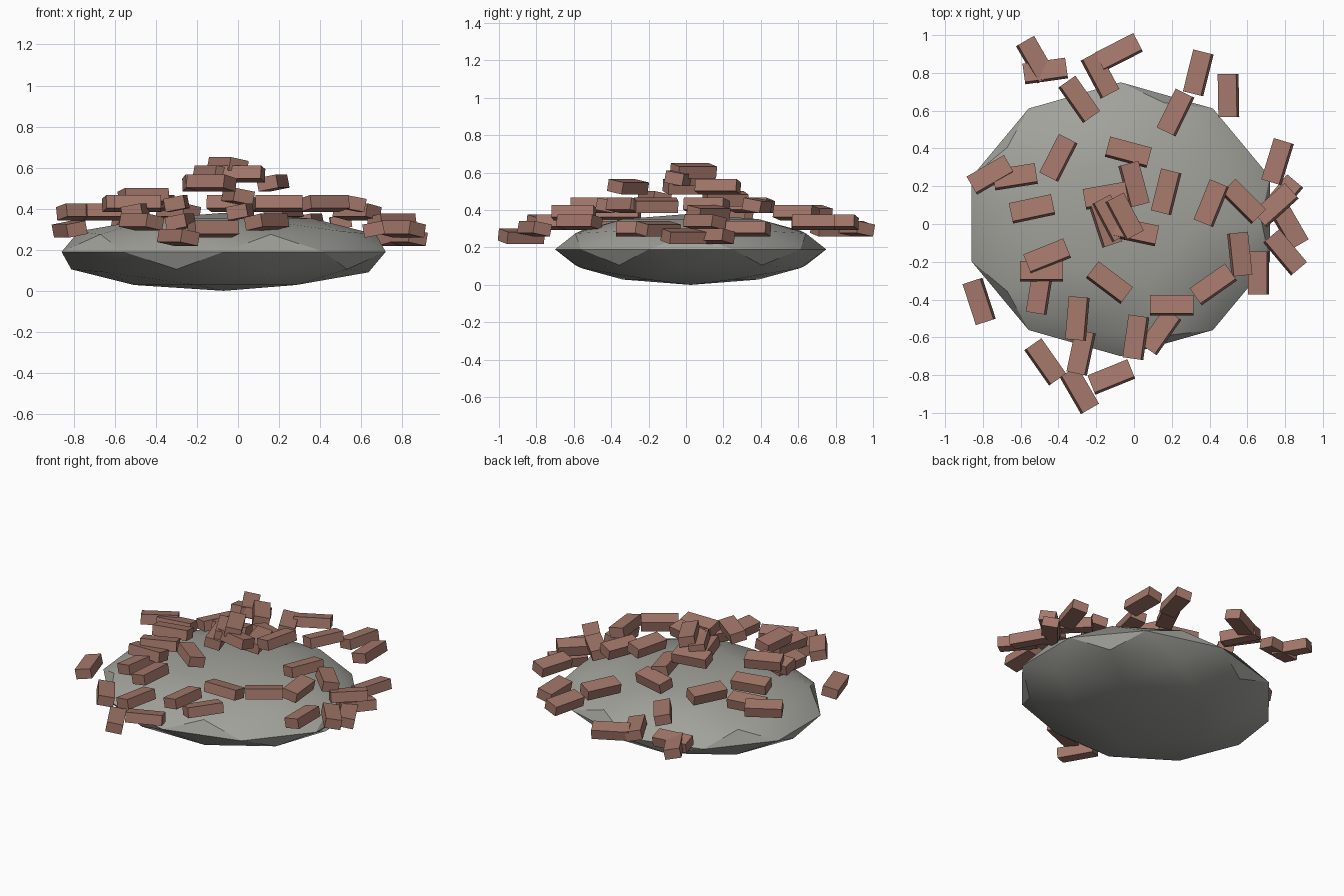
import bpy
from math import radians

if "Cube" in bpy.data.objects:
    bpy.data.objects.remove(bpy.data.objects["Cube"], do_unlink=True)


def make_material(name, colour):
    material = bpy.data.materials.new(name)
    material.use_nodes = True
    material.diffuse_color = (*colour, 1)
    shader = material.node_tree.nodes["Principled BSDF"]
    shader.inputs["Base Color"].default_value = (*colour, 1)
    return material


stone_grey = make_material("stone grey", (.36, .36, .33))
brick_red = make_material("brick red", (.37, .185, .145))

# Flattened mound of stone
bpy.ops.mesh.primitive_ico_sphere_add(subdivisions=2, radius=1, location=(-.07, .025, .19))
mound = bpy.context.object
mound.name = "stone_mound"
mound.scale = (.83, .725, .19)
bpy.ops.object.transform_apply(location=False, rotation=False, scale=True)
bpy.ops.object.shade_smooth_by_angle(angle=radians(30))
mound.data.materials.append(stone_grey)

# One brick mesh shared by every scattered brick
LENGTH, WIDTH, HEIGHT = .228, .1, .065
ROLL = radians(-11)
bpy.ops.mesh.primitive_cube_add(size=1)
template = bpy.context.object
template.scale = (LENGTH, WIDTH, HEIGHT)
bpy.ops.object.transform_apply(location=False, rotation=False, scale=True)
brick_mesh = template.data
brick_mesh.name = "brick"
brick_mesh.materials.append(brick_red)
bpy.data.objects.remove(template, do_unlink=True)


def scatter_bricks(layer, height, *places):
    """Lay bricks at one height; each place is x, y and heading in degrees."""
    for x, y, heading in places:
        brick = bpy.data.objects.new("brick_" + layer, brick_mesh)
        brick.location = (x, y, height)
        brick.rotation_euler = (ROLL, 0, radians(heading))
        bpy.context.collection.objects.link(brick)


# Outermost bricks, lying lowest
scatter_bricks("outer_low", .26,
               (-.29, -.88, -60), (.82, -.01, -60), (.78, .14, 50))
scatter_bricks("outer", .3,
               (-.52, .87, -60), (-.47, .81, 8), (-.08, .91, 27),
               (-.18, .79, -62), (.76, .33, 73), (.80, -.15, -50),
               (.66, -.26, 90), (-.82, -.41, 108), (-.12, -.81, 22))

# Bricks around the rim
scatter_bricks("rim_low", .335,
               (.34, .80, 76), (.50, .68, 91), (.75, .10, 42),
               (-.28, -.68, 78), (-.47, -.73, -55), (.14, -.57, 55))
scatter_bricks("rim", .385,
               (-.29, .66, -55), (.22, .59, 64), (-.76, .26, 30),
               (-.63, .25, 9), (.58, .12, -45), (.01, -.60, 82),
               (-.50, -.36, 81))

# Bricks on the slope
scatter_bricks("slope", .425,
               (-.40, .35, 63), (.41, .11, 68), (.56, -.16, -84),
               (.42, -.32, 35), (.20, -.43, 0), (-.49, -.25, 0),
               (-.30, -.50, 85), (-.54, .08, 12), (-.03, .38, -15))
scatter_bricks("slope_high", .46, (-.46, -.17, 22), (.0, .21, -75))

# Heap at the summit
scatter_bricks("heap", .525,
               (.17, .17, 76), (-.13, -.31, -37), (-.15, .15, 10),
               (-.15, .0, -72))
scatter_bricks("summit", .57, (.01, -.04, -12), (-.12, .03, -62))
scatter_bricks("peak", .61, (-.05, .04, -62))
